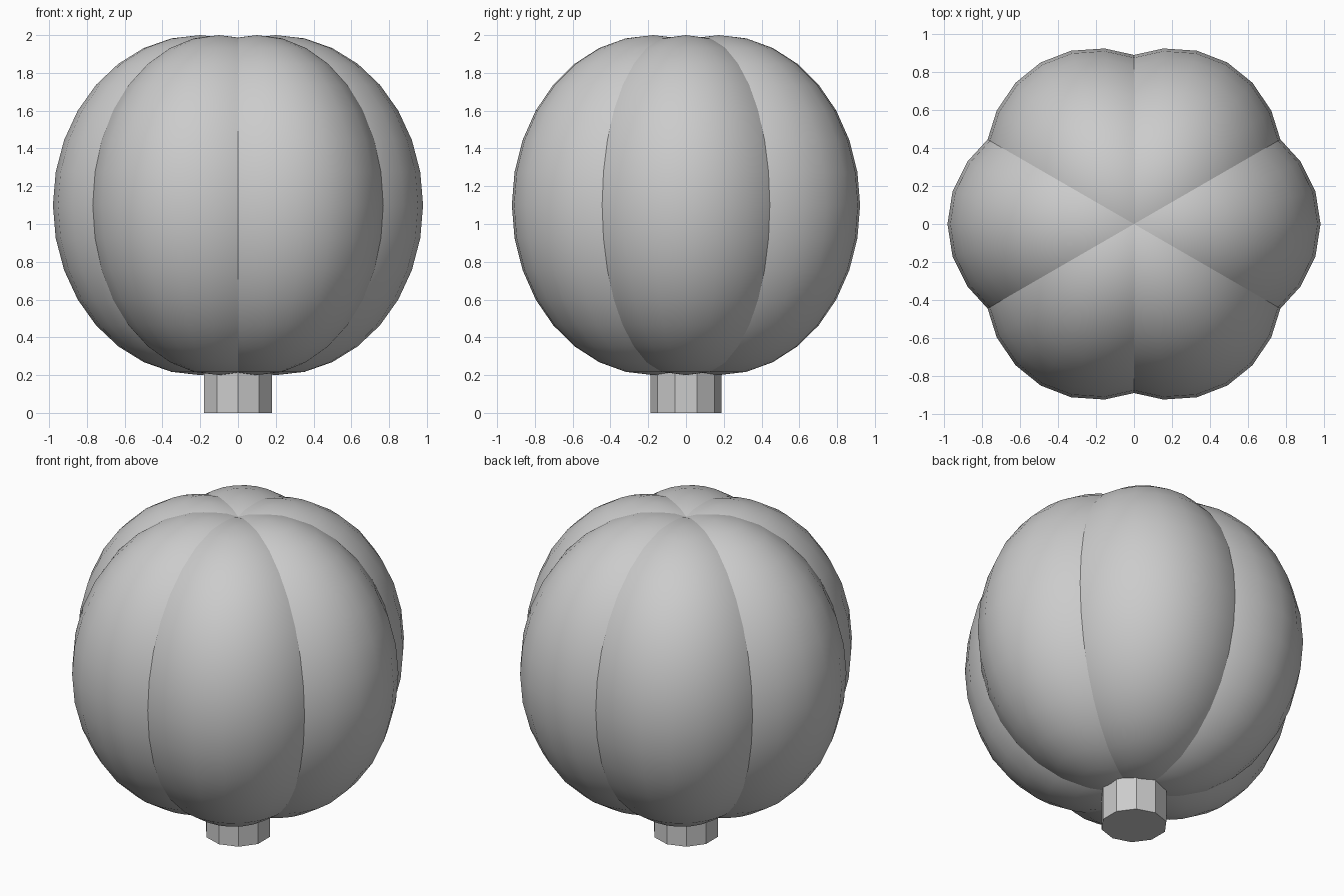
import bpy, math

if "Cube" in bpy.data.objects:
    bpy.data.objects.remove(bpy.data.objects["Cube"])

LOBES = 6
CENTRE_OFFSET = 0.20      # lobe centre from the axis
RADIAL, SIDE, HALF_HEIGHT = 0.78, 0.655, 0.90
MID_Z = 1.10


def add_lobe(index):
    a = index * math.tau / LOBES
    bpy.ops.mesh.primitive_uv_sphere_add(
        segments=24, ring_count=16, radius=1,
        location=(CENTRE_OFFSET * math.cos(a), CENTRE_OFFSET * math.sin(a), MID_Z),
        rotation=(0, 0, a))
    lobe = bpy.context.object
    lobe.name = f"lobe_{index + 1}"
    lobe.scale = (RADIAL, SIDE, HALF_HEIGHT)
    bpy.ops.object.shade_smooth()


# Overlapping stretched spheres form the ribbed body
for i in range(LOBES):
    add_lobe(i)

# Short ten-sided stem, its top buried in the body
STEM_TOP = 0.28
bpy.ops.mesh.primitive_cylinder_add(
    vertices=10, radius=0.188, depth=STEM_TOP, location=(0, 0, STEM_TOP / 2))
bpy.context.object.name = "stem"
